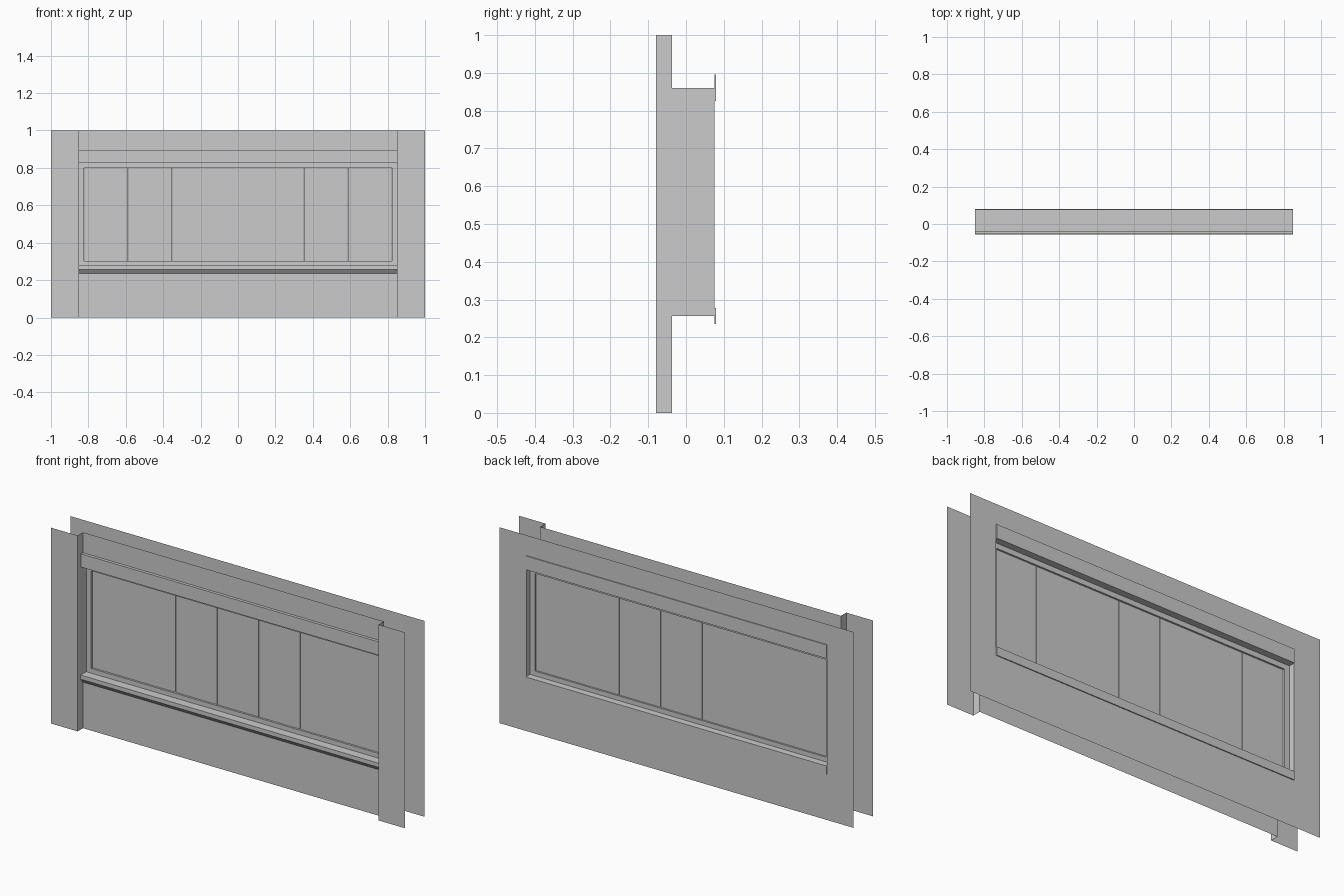
import bpy

if "Cube" in bpy.data.objects:
    bpy.data.objects.remove(bpy.data.objects["Cube"])

# Key dimensions
W, OX = 1.0, 0.85             # half width of wall, half width of opening
FRONT, WALL, BACK = -0.08, -0.037, 0.075
Z0, Z1 = 0.257, 0.86          # opening bottom and top
FY0, FY1 = -0.01, 0.045       # window frame depth
GX, GZ0, GZ1 = 0.8225, 0.302, 0.80   # glazed area


def make(name, verts, faces):
    mesh = bpy.data.meshes.new(name)
    mesh.from_pydata(verts, [], faces)
    obj = bpy.data.objects.new(name, mesh)
    bpy.context.collection.objects.link(obj)
    return obj


def prism(name, profile, x0, x1):
    """Extrude a (y, z) profile along x, with end caps."""
    n = len(profile)
    verts = [(x, y, z) for x in (x0, x1) for y, z in profile]
    faces = [(i, (i + 1) % n, n + (i + 1) % n, n + i) for i in range(n)]
    faces += [tuple(range(n - 1, -1, -1)), tuple(range(n, 2 * n))]
    obj = make(name, verts, faces)
    import bmesh
    bm = bmesh.new()
    bm.from_mesh(obj.data)
    bmesh.ops.recalc_face_normals(bm, faces=bm.faces)
    bm.to_mesh(obj.data)
    bm.free()
    return obj


def box(name, x0, x1, y0, y1, z0, z1):
    return prism(name, [(y0, z0), (y1, z0), (y1, z1), (y0, z1)], x0, x1)


# Front wall skin above and below the opening
for name, a, b in (("front_wall_lower", 0, Z0), ("front_wall_upper", Z1, 1)):
    make(name, [(-OX, WALL, a), (OX, WALL, a), (OX, WALL, b), (-OX, WALL, b)],
         [(0, 1, 2, 3)])

# Back wall skin with rectangular hole
outer = [(-W, BACK, 0), (W, BACK, 0), (W, BACK, 1), (-W, BACK, 1)]
inner = [(-OX, BACK, Z0), (OX, BACK, Z0), (OX, BACK, Z1), (-OX, BACK, Z1)]
make("back_wall", outer + inner,
     [(i, 4 + i, 4 + (i + 1) % 4, (i + 1) % 4) for i in range(4)])

for s, side in ((-1, "left"), (1, "right")):
    # Pilaster: front face plus return to the wall
    pts = [(s * W, FRONT), (s * OX, FRONT), (s * OX, WALL)]
    verts = [(x, y, z) for z in (0, 1) for x, y in pts]
    faces = [(0, 1, 4, 3), (1, 2, 5, 4)]
    make(side + "_pilaster", verts, faces if s < 0 else [f[::-1] for f in faces])
    # Jamb reveal through the wall
    f = (0, 1, 2, 3)
    make(side + "_jamb", [(s * OX, WALL, Z0), (s * OX, BACK, Z0),
                          (s * OX, BACK, Z1), (s * OX, WALL, Z1)],
         [f if s < 0 else f[::-1]])
    # Window frame stile
    box(side + "_frame_stile", *sorted((s * OX, s * GX)), FY0, FY1, Z0, Z1)

# Window frame rails
box("frame_bottom_rail", -GX, GX, FY0, FY1, Z0, GZ0)
box("frame_top_rail", -GX, GX, FY0, FY1, GZ1, Z1)

# Lintels and sills, lipped over the wall skins
prism("front_lintel", [(-0.052, 0.828), (-0.052, 0.896), (WALL, 0.896),
                       (WALL, Z1), (FY0, Z1), (FY0, 0.828)], -OX, OX)
prism("back_lintel", [(0.08, 0.826), (0.08, 0.896), (BACK, 0.896),
                      (BACK, Z1), (FY1, Z1), (FY1, 0.826)], -OX, OX)
prism("front_sill", [(FY0, 0.278), (-0.055, 0.278), (-0.055, Z0),
                     (WALL, 0.235), (WALL, Z0), (FY0, Z0)], -OX, OX)
prism("back_sill", [(FY1, 0.278), (0.08, 0.278), (0.08, 0.235),
                    (BACK, 0.235), (BACK, Z0), (FY1, Z0)], -OX, OX)

# Seven window panes with hairline gaps
step = 2 * GX / 7
for i in range(7):
    x = -GX + i * step
    box("window_pane_%d" % (i + 1), x + 0.001, x + step - 0.001,
        0.0, 0.036, GZ0, GZ1)
